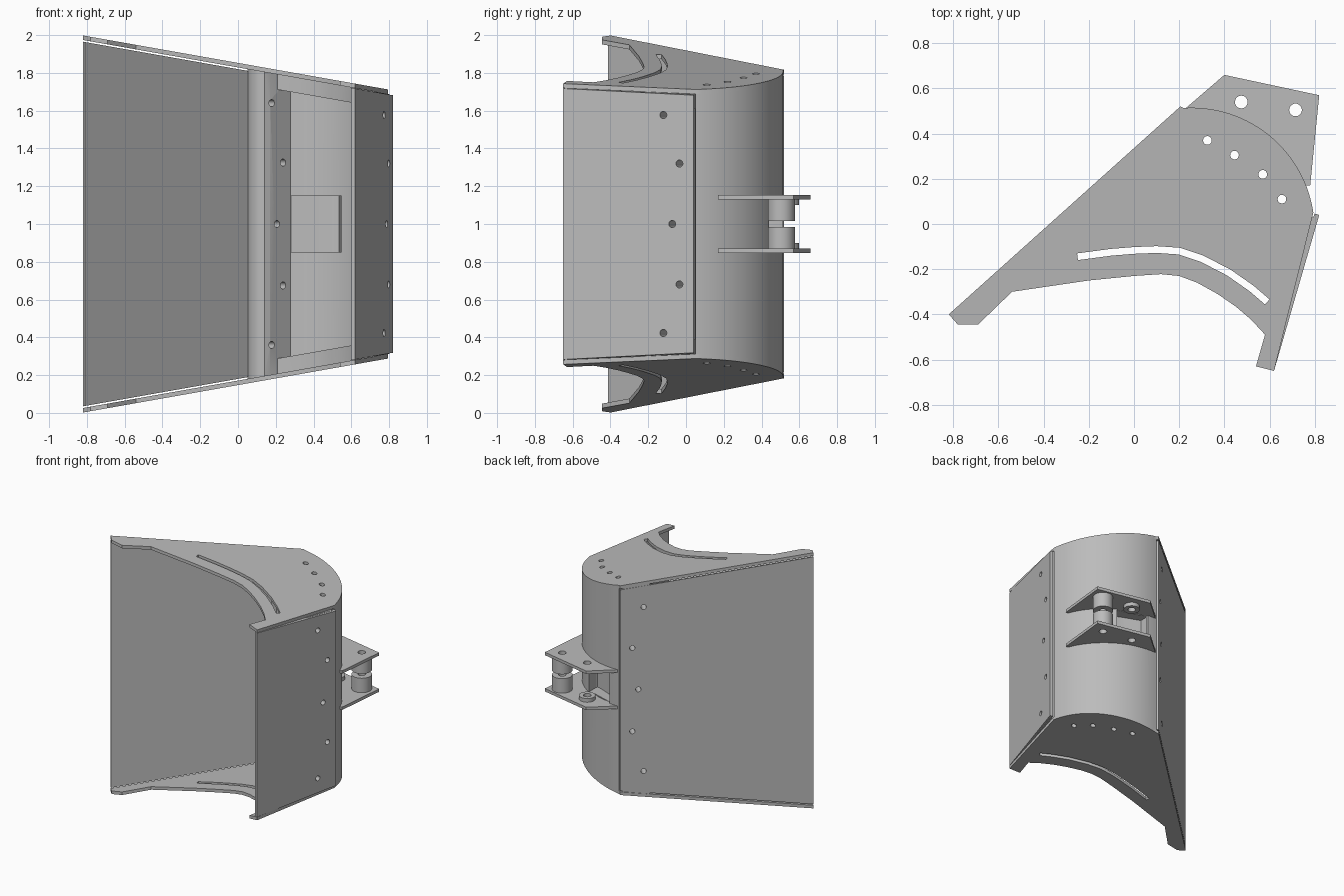
import bpy, bmesh, math
from mathutils import Vector

if "Cube" in bpy.data.objects:
    bpy.data.objects.remove(bpy.data.objects["Cube"])

GREY = (0.5, 0.5, 0.5, 1)
steel = bpy.data.materials.new("steel grey")
steel.use_nodes = True
steel.diffuse_color = GREY
steel.node_tree.nodes["Principled BSDF"].inputs["Base Color"].default_value = GREY

MID, THICK = 1.0, 0.024


def half(x):
    """Half height of the tapered body at x."""
    return 0.998 - 0.177 * (x + 0.82)


def inner(gap=0.0):
    return lambda x: half(x) - THICK - gap


def flat(z):
    return lambda x: z - MID


def prism(name, pts, low, high):
    """Extrude a plan outline between two heights measured from mid level."""
    bm = bmesh.new()
    rings = [[bm.verts.new((x, y, MID + f(x))) for x, y in pts] for f in (low, high)]
    bm.faces.new(rings[0])
    bm.faces.new(rings[1])
    n = len(pts)
    for i in range(n):
        j = (i + 1) % n
        bm.faces.new((rings[0][i], rings[0][j], rings[1][j], rings[1][i]))
    bmesh.ops.recalc_face_normals(bm, faces=bm.faces)
    mesh = bpy.data.meshes.new(name)
    bm.to_mesh(mesh)
    bm.free()
    obj = bpy.data.objects.new(name, mesh)
    bpy.context.collection.objects.link(obj)
    mesh.materials.append(steel)
    return obj


def full(name, pts, top):
    return prism(name, pts, lambda x: -top(x), top)


def mirrored_pair(name, pts, low, high):
    return [prism("upper_" + name, pts, low, high),
            prism("lower_" + name, pts, lambda x: -high(x), lambda x: -low(x))]


def rod(name, centre, axis, radius, length, sides=32):
    bpy.ops.mesh.primitive_cylinder_add(vertices=sides, radius=radius, depth=length, location=centre)
    obj = bpy.context.object
    obj.name = name
    obj.rotation_euler = Vector(axis).to_track_quat('Z', 'Y').to_euler()
    obj.data.materials.append(steel)
    return obj


def cut(objs, cutters):
    """Cut every object with every cutter, then drop the cutters."""
    for obj in objs:
        bpy.context.view_layer.objects.active = obj
        for c in cutters:
            c.hide_render = True
            mod = obj.modifiers.new("cut", 'BOOLEAN')
            mod.operation, mod.solver, mod.object = 'DIFFERENCE', 'EXACT', c
            bpy.ops.object.modifier_apply(modifier=mod.name)
    for c in cutters:
        bpy.data.objects.remove(c)


def arc(r, a0=93.7, a1=8.5, n=28):
    return [(0.255 + r * math.cos(math.radians(a0 + (a1 - a0) * i / n)),
             -0.03 + r * math.sin(math.radians(a0 + (a1 - a0) * i / n))) for i in range(n + 1)]


def band(line, w):
    """Turn an open line into a strip of width w centred on it."""
    left, right = [], []
    for i, p in enumerate(line):
        a, b = line[max(i - 1, 0)], line[min(i + 1, len(line) - 1)]
        d = (Vector(b) - Vector(a)).normalized() * w / 2
        left.append((p[0] - d.y, p[1] + d.x))
        right.append((p[0] + d.y, p[1] - d.x))
    return left + right[::-1]


# Upper and lower end plates
front_edge = [(0.62, -0.65), (0.54, -0.63), (0.58, -0.49), (0.52, -0.425), (0.45, -0.365),
              (0.37, -0.31), (0.28, -0.26), (0.2, -0.23), (0.12, -0.222), (0, -0.23),
              (-0.2, -0.25), (-0.54, -0.3), (-0.69, -0.445), (-0.78, -0.445)]
outline = [(-0.82, -0.4), (0.205, 0.52)] + arc(0.545) + front_edge
end_plates = mirrored_pair("end_plate", outline, inner(), half)
slot_line = [(-0.25, -0.145), (-0.1, -0.125), (0, -0.117), (0.1, -0.113), (0.2, -0.12),
             (0.3, -0.153), (0.42, -0.215), (0.52, -0.285), (0.59, -0.345)]
cut(end_plates, [full("slot_cutter", band(slot_line, 0.03), flat(2.2))])

# Hollow stiffeners against the end plates, at the curved wall
rim = arc(0.53)
inside = [(0.62, 0.0), (0.585, 0.07), (0.52, 0.15), (0.43, 0.22), (0.32, 0.28), (0.2, 0.33)]
stiffeners = mirrored_pair("stiffener", rim + inside, inner(0.08), inner())
cut(end_plates + stiffeners,
    [rod("hole_cutter", (x, y, MID), (0, 0, 1), 0.019, 3)
     for x, y in ((0.325, 0.37), (0.445, 0.305), (0.57, 0.22), (0.655, 0.11))])

# Long back plate and short side plate
back_dir, side_dir = Vector((1.025, 0.92)).normalized(), Vector((0.2, 0.69)).normalized()
back_in, side_in = Vector((back_dir.y, -back_dir.x)), Vector((-side_dir.y, side_dir.x))


def slab(name, a, b, inward, t, gap):
    a, b = Vector(a), Vector(b)
    pts = [tuple(p) for p in (a, b, b + inward * t, a + inward * t)]
    return full(name, pts, inner(gap))


back_plate = slab("back_plate", (-0.82, -0.4), (0.205, 0.52), back_in, 0.016, 0.009)
side_plate = slab("side_plate", (0.62, -0.65), (0.82, 0.04), side_in, 0.022, 0.002)

# Rounded mounting posts behind both plates
back_post = full("back_post", [(0.05, 0.38), (0.058, 0.335), (0.08, 0.3), (0.11, 0.28), (0.14, 0.275),
                               (0.17, 0.29), (0.28, 0.39), (0.23, 0.505), (0.19, 0.5)], inner())
side_post = full("side_post", [(0.735, -0.21), (0.69, -0.215), (0.65, -0.19), (0.632, -0.15),
                               (0.632, -0.1), (0.66, 0.03), (0.78, 0.045), (0.8, 0.02)], inner())


def bolt_row(objs, spots, axis):
    cut(objs, [rod("hole_cutter", spot, axis, 0.019, 0.5) for spot in spots])


bolt_row([back_plate, back_post],
         [(x, -0.4 + (x + 0.82) * 0.898, MID + z) for x, z in
          ((0.08, 0.64), (0.14, 0.325), (0.108, 0), (0.14, -0.325), (0.08, -0.64))],
         (back_in.x, back_in.y, 0))
bolt_row([side_plate, side_post],
         [(0.82 + (y - 0.04) * 0.29, y, MID + z) for y, z in
          ((-0.12, 0.577), (-0.035, 0.32), (-0.073, 0), (-0.035, -0.32), (-0.12, -0.577))],
         (side_in.x, side_in.y, 0))

# Curved wall with a window behind the hinge
wall = full("curved_wall", arc(0.545) + arc(0.525)[::-1], inner())
cut([wall], [prism("window_cutter", [(0.3, 0.2), (0.53, 0.2), (0.53, 0.7), (0.3, 0.7)],
                   flat(0.87), flat(1.13))])

# Bent pocket closing the window from inside
pocket_line = [(0.285, 0.5), (0.285, 0.42), (0.4, 0.375), (0.51, 0.33), (0.53, 0.33), (0.54, 0.345), (0.54, 0.42)]
prism("hinge_pocket", band(pocket_line, 0.016), flat(0.85), flat(1.15))
for label, z0, z1 in (("upper", 1.13, 1.15), ("lower", 0.85, 0.87)):
    prism(label + "_pocket_lid", [(0.285, 0.5), (0.285, 0.42), (0.53, 0.33), (0.54, 0.42)], flat(z0), flat(z1))

# Hinge plates, bosses and washers
hinge_plan = [(0.22, 0.505), (0.4, 0.66), (0.82, 0.57), (0.78, 0.17)] + arc(0.535, 22, 92, 16)
hinge = mirrored_pair("hinge_plate", hinge_plan, flat(1.13), flat(1.153))
for side in (-1, 1):
    label = "upper" if side > 0 else "lower"
    hinge += [rod(label + "_boss", (0.715, 0.505, MID + side * 0.074), (0, 0, 1), 0.072, 0.114, 48),
              rod(label + "_washer", (0.475, 0.54, MID + side * 0.116), (0, 0, 1), 0.058, 0.03, 48)]
cut(hinge, [rod("pin_cutter", (x, y, MID), (0, 0, 1), 0.028, 1)
            for x, y in ((0.475, 0.54), (0.715, 0.505))])

# Smooth curves, sharp edges
bpy.ops.object.select_all(action='DESELECT')
for obj in bpy.context.collection.objects:
    if obj.type == 'MESH' and steel.name in obj.data.materials:
        obj.select_set(True)
        bpy.context.view_layer.objects.active = obj
bpy.ops.object.shade_smooth_by_angle(angle=math.radians(30))
